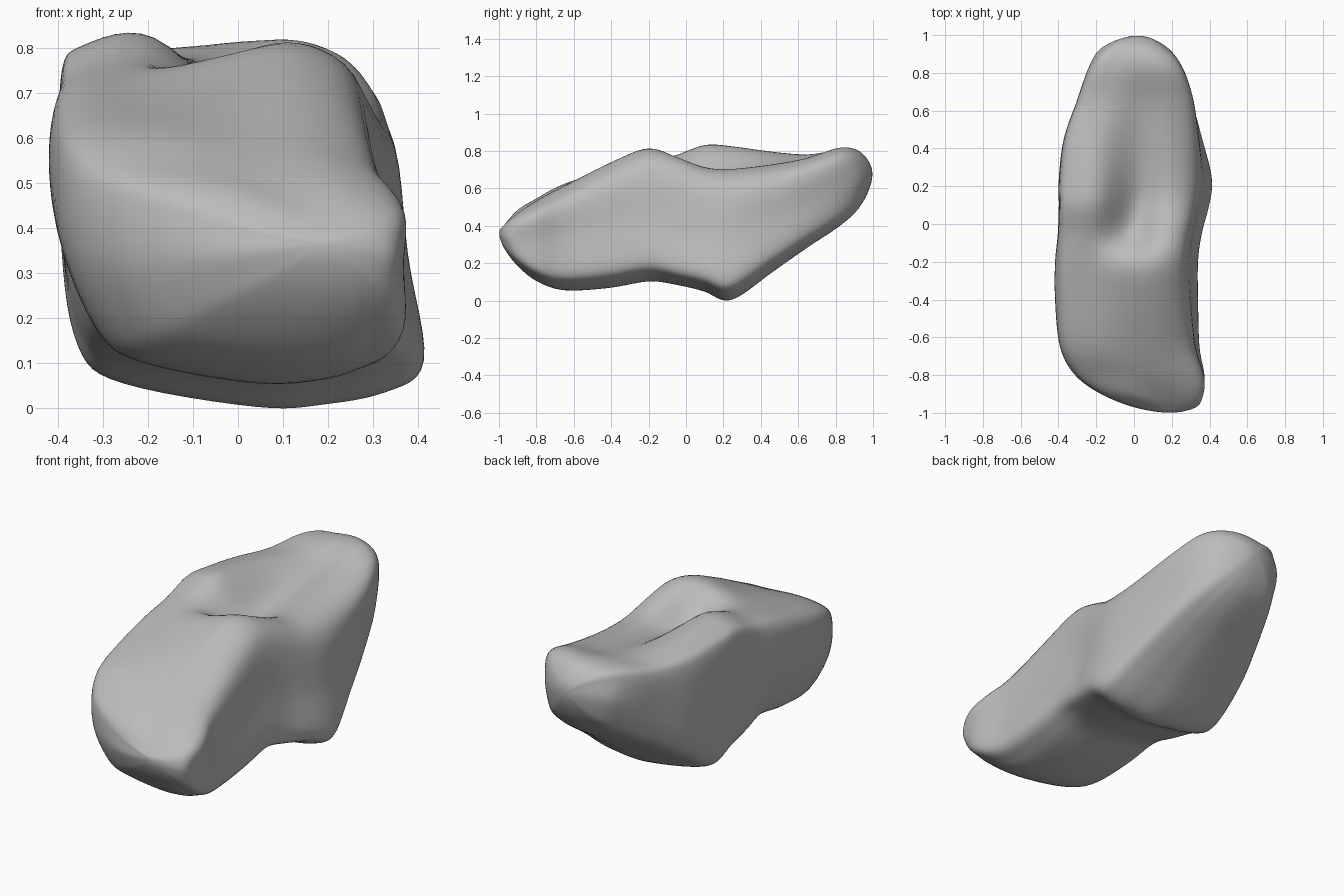
import bpy
import bmesh
from mathutils import Vector

cube = bpy.data.objects.get("Cube")
if cube:
    bpy.data.objects.remove(cube, do_unlink=True)

STEPS = 6

# Cross-sections from front to back: y, left low x, left high x, right low x,
# right high x, bottom z, then top z at left, middle and right
SECTIONS = [
    (-.97, .05, .02, .3, .31, .27, .4, .4, .4),
    (-.9, -.1, -.17, .35, .36, .18, .48, .46, .46),
    (-.8, -.22, -.31, .37, .36, .1, .54, .53, .52),
    (-.65, -.3, -.39, .345, .31, .05, .62, .61, .6),
    (-.4, -.33, -.415, .34, .28, .065, .69, .72, .73),
    (-.2, -.34, -.415, .34, .27, .1, .74, .78, .81),
    (-.05, -.35, -.4, .36, .29, .08, .77, .67, .765),
    (.1, -.355, -.395, .4, .32, .045, .82, .65, .71),
    (.24, -.355, -.395, .415, .34, -.005, .815, .67, .7),
    (.45, -.34, -.37, .36, .33, .14, .79, .71, .72),
    (.65, -.28, -.3, .3, .31, .28, .775, .75, .755),
    (.83, -.21, -.23, .23, .25, .4, .8, .81, .81),
    (.94, -.13, -.14, .14, .15, .51, .775, .785, .775),
]
FRONT_TIP = Vector((.19, -1, .355))
BACK_TIP = Vector((.02, 1, .67))


def ring(y, ll, lh, rl, rh, bottom, tl, tm, tr):
    """Fourteen control points around one cross-section."""
    low_mid, high_mid = (ll + rl) / 2, (lh + rh) / 2
    wide, tall = rh - lh, tm - bottom
    # Small end sections swell at the sides
    bulge = max(0, .05 - .08 * wide)
    outline = [
        (low_mid + .02 * wide, bottom),
        (low_mid + .22 * wide, bottom + .01 * tall),
        (rl - .12 * wide, bottom + .05 * tall),
        (rl, bottom + .15 * tall),
        ((rl + rh) / 2 + bulge, bottom + .5 * tall),
        (rh, tr - .14 * tall),
        (rh - .2 * wide, tr),
        (high_mid + .06 * wide, tm),
        (lh + .29 * wide, tl),
        (lh + .07 * wide, tl - .035 * tall),
        (lh, tl - .16 * tall),
        (ll * .1 + lh * .9 - bulge, bottom + .52 * tall),
        (ll, bottom + .2 * tall),
        (ll + .13 * wide, bottom + .08 * tall),
    ]
    return [Vector((x, y, z)) for x, z in outline]


def spline(a, b, c, d, t):
    """Smooth curve from b to c."""
    return b + .5 * t * (c - a + t * (2 * a - 5 * b + 4 * c - d
                                     + t * (3 * (b - c) + d - a)))


def closed_curve(points):
    n = len(points)
    return [spline(points[i - 1], points[i], points[(i + 1) % n],
                   points[(i + 2) % n], s / STEPS)
            for i in range(n) for s in range(STEPS)]


# Smooth the rings, then carry each ring over its rounded tip
rings = [closed_curve(ring(*s)) for s in SECTIONS]
count = len(rings[0])
half = count // 2


def opposite(points):
    return points[half:] + points[:half]


path = ([opposite(rings[0]), [FRONT_TIP] * count] + rings
        + [[BACK_TIP] * count, opposite(rings[-1])])

bm = bmesh.new()
front = bm.verts.new(FRONT_TIP)
back = bm.verts.new(BACK_TIP)
loops = []
for k in range(1, len(path) - 2):
    for s in range(STEPS):
        if k == 1 and s == 0:
            continue
        loops.append([bm.verts.new(spline(*(path[k + o][j] for o in (-1, 0, 1, 2)),
                                          s / STEPS)) for j in range(count)])

# Skin between neighbouring loops and close both tips
for j in range(count):
    n = (j + 1) % count
    bm.faces.new((front, loops[0][j], loops[0][n]))
    bm.faces.new((back, loops[-1][n], loops[-1][j]))
    for one, two in zip(loops, loops[1:]):
        bm.faces.new((one[j], two[j], two[n], one[n]))
for _ in range(4):
    bmesh.ops.smooth_vert(bm, verts=bm.verts, factor=.5,
                          use_axis_x=True, use_axis_y=True, use_axis_z=True)
bmesh.ops.recalc_face_normals(bm, faces=bm.faces)
for face in bm.faces:
    face.smooth = True

# Rest the boulder on the ground
lowest = min(v.co.z for v in bm.verts)
bmesh.ops.translate(bm, verts=bm.verts, vec=(0, 0, -lowest))

mesh = bpy.data.meshes.new("boulder")
bm.to_mesh(mesh)
bm.free()
boulder = bpy.data.objects.new("boulder", mesh)
bpy.context.collection.objects.link(boulder)

# Plain stone colour
stone = bpy.data.materials.new("stone_grey")
stone.use_nodes = True
grey = (.5, .5, .5, 1)
stone.diffuse_color = grey
stone.node_tree.nodes["Principled BSDF"].inputs["Base Color"].default_value = grey
mesh.materials.append(stone)
